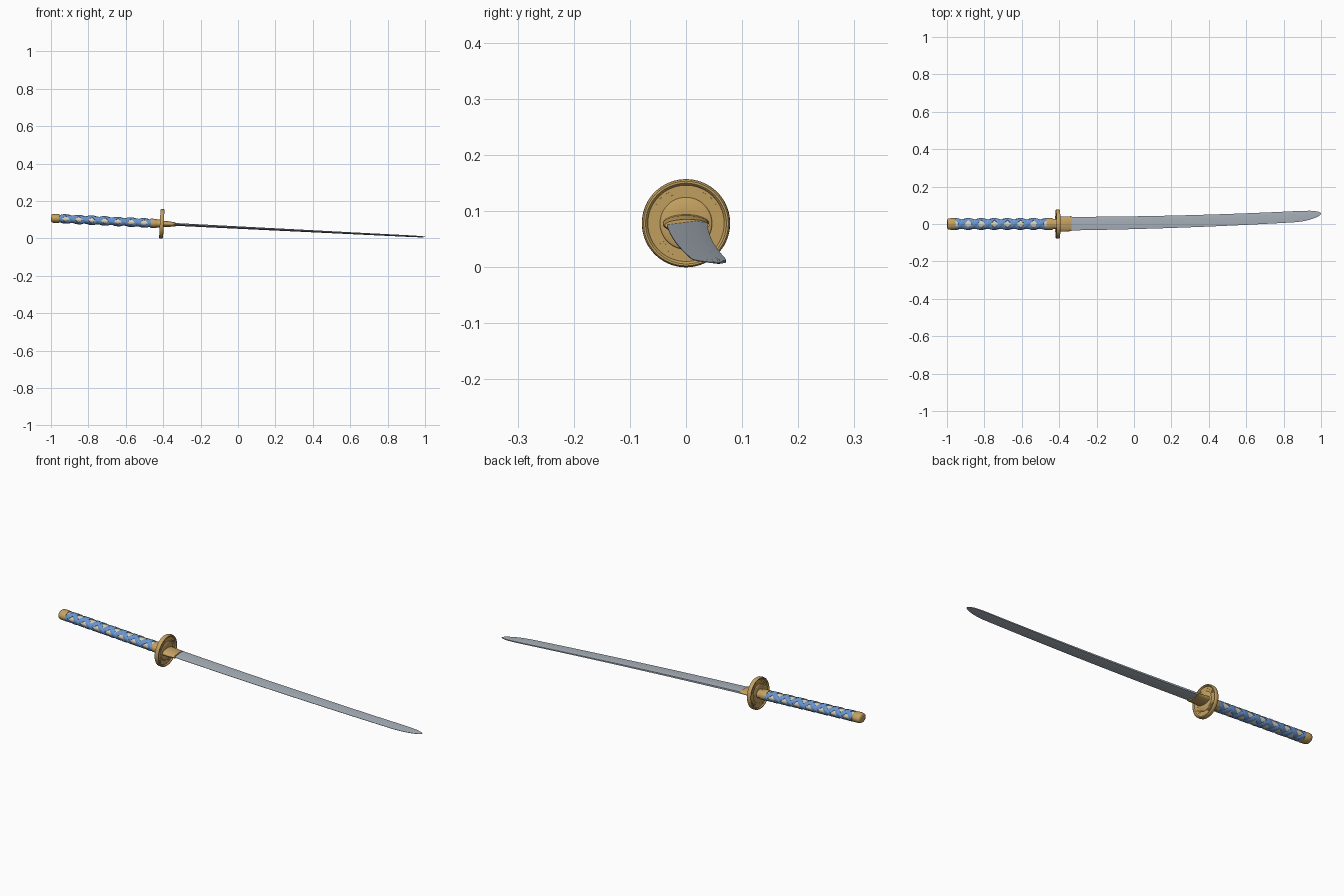
import bpy, bmesh, math
from mathutils import Matrix

if "Cube" in bpy.data.objects:
    bpy.data.objects.remove(bpy.data.objects["Cube"])

# The whole sword leans slightly: blade tip low, pommel high
TILT = Matrix.Translation((0, 0, 0.058)) @ Matrix.Rotation(math.atan(0.05), 4, 'Y')


def material(name, rgb):
    m = bpy.data.materials.new(name)
    m.diffuse_color = (*rgb, 1)
    m.use_nodes = True
    m.node_tree.nodes["Principled BSDF"].inputs["Base Color"].default_value = m.diffuse_color
    return m


STEEL = material("steel_grey", (0.40, 0.45, 0.50))
GOLD = material("antique_gold", (0.56, 0.36, 0.12))
BLUE = material("wrap_blue", (0.14, 0.30, 0.62))
CREAM = material("cream_core", (0.72, 0.65, 0.51))


def loft(name, strips, mat, angle=35):
    """Skin one or more lists of equal-sized point rings into one object."""
    bm = bmesh.new()
    for rings in strips:
        vs = [[bm.verts.new(p) for p in ring] for ring in rings]
        n = len(vs[0])
        for a, b in zip(vs, vs[1:]):
            for i in range(n):
                j = (i + 1) % n
                bm.faces.new((a[i], a[j], b[j], b[i]))
        bm.faces.new(vs[0])
        bm.faces.new(vs[-1])
    bmesh.ops.recalc_face_normals(bm, faces=bm.faces)
    me = bpy.data.meshes.new(name)
    bm.to_mesh(me)
    bm.free()
    me.materials.append(mat)
    ob = bpy.data.objects.new(name, me)
    bpy.context.collection.objects.link(ob)
    ob.matrix_world = TILT
    bpy.ops.object.select_all(action='DESELECT')
    ob.select_set(True)
    bpy.context.view_layer.objects.active = ob
    bpy.ops.object.shade_smooth_by_angle(angle=math.radians(angle))
    return ob


def oval(x, ry, rz, n=48, y=0):
    return [(x, y + ry * math.cos(2 * math.pi * i / n), rz * math.sin(2 * math.pi * i / n))
            for i in range(n)]


# Blade: spine on +y, cutting edge on -y, gently curved
def blade_ring(x, spine, edge, h):
    w = spine - edge
    ridge = spine - 0.3 * w
    return [(x, spine, 0.6 * h), (x, ridge, h), (x, edge, 0.0008),
            (x, edge, -0.0008), (x, ridge, -h), (x, spine, -0.6 * h)]


rings = []
for i in range(25):
    u = i / 24
    rings.append(blade_ring(-0.4 + 1.27 * u, 0.038 + 0.031 * u * u,
                            -0.035 + 0.015 * u + 0.03 * u * u, 0.0075 - 0.003 * u))
for x, s, e, h in ((0.91, 0.0705, 0.0155, 0.0044), (0.94, 0.071, 0.0225, 0.0042),
                   (0.965, 0.070, 0.031, 0.0038), (0.985, 0.066, 0.040, 0.003),
                   (0.996, 0.062, 0.048, 0.002), (1.001, 0.058, 0.055, 0.001)):
    rings.append(blade_ring(x, s, e, h))
loft("blade", [rings], STEEL, 20)

# Blade collar, tapering from the guard to the blade
loft("blade_collar", [[oval(-0.40, 0.041, 0.016), oval(-0.375, 0.041, 0.0155),
                       oval(-0.35, 0.040, 0.0125, y=0.001),
                       oval(-0.335, 0.040, 0.0105, y=0.002)]], GOLD)

# Round guard with raised rim and raised hub
GX = -0.408
half = [(0.0085, 0.02), (0.0085, 0.044), (0.0075, 0.0455), (0.005, 0.0465), (0.005, 0.068),
        (0.0085, 0.0695), (0.0105, 0.072), (0.0105, 0.0755), (0.0075, 0.078), (0, 0.0787)]
profile = half + [(-x, r) for x, r in half[-2::-1]]
loft("guard", [[oval(GX + x, r, r, 72) for x, r in profile]], GOLD)

# Crescent ornaments on both faces of the guard
crescents = []
for side in (-1, 1):
    for k in range(4):
        for r, span, off in ((0.061, 26, 45), (0.054, 18, 38)):
            strip = []
            for i in range(13):
                t = i / 6 - 1
                a = math.radians(off + 90 * k + span * t)
                w = 0.0004 + 0.0022 * (1 - t * t)
                strip.append([(GX + side * d, q * math.cos(a), q * math.sin(a))
                              for d, q in ((0.004, r - w), (0.0068, r - w),
                                           (0.0068, r + w), (0.004, r + w))])
            crescents.append(strip)
loft("guard_crescents", crescents, GOLD)

# Handle core
RY, RZ = 0.0265, 0.0205
X0, X1 = -0.958, -0.466
loft("handle_core", [[oval(-0.98, RY, RZ), oval(-0.44, RY, RZ)]], CREAM)

# Crossed wrap: two strands each way, weaving over and under
PITCH, WIDTH = 0.14, 0.031
strands = []
for way in (-1, 1):
    for phase in (0, math.pi):
        strip = []
        steps = 220
        for i in range(steps + 1):
            x = X0 - WIDTH / 2 + (X1 - X0 + WIDTH) * i / steps
            a = way * 2 * math.pi * (x - X0) / PITCH + phase
            lift = 0.001 * way * math.cos(2 * a)
            ring = []
            for dx, d in ((-0.5, -0.001), (-0.5, 0.0022), (-0.3, 0.0036), (0, 0.004),
                          (0.3, 0.0036), (0.5, 0.0022), (0.5, -0.001)):
                px = min(max(x + dx * WIDTH, X0), X1)
                e = d + (lift if d > 0 else 0)
                ring.append((px, (RY + e) * math.cos(a), (RZ + e) * math.sin(a)))
            strip.append(ring)
        strands.append(strip)
loft("handle_wrap", strands, BLUE)

# Pommel cap, rounded at the end
loft("pommel_cap", [[oval(-1.0 + dx, 0.031 * s, 0.0245 * s) for dx, s in
                     ((0, 0.62), (0.002, 0.80), (0.006, 0.92), (0.012, 0.98),
                      (0.02, 1.0), (0.040, 1.0), (0.043, 0.96))]], GOLD)

# Handle collar and thin spacer against the guard
loft("handle_collar", [[oval(-0.47 + dx, 0.031 * s, 0.0245 * s) for dx, s in
                        ((0, 0.96), (0.003, 1.0), (0.033, 1.0), (0.036, 0.96))]], GOLD)
loft("guard_spacer", [[oval(-0.436, 0.027, 0.021), oval(-0.412, 0.027, 0.021)]], GOLD)
